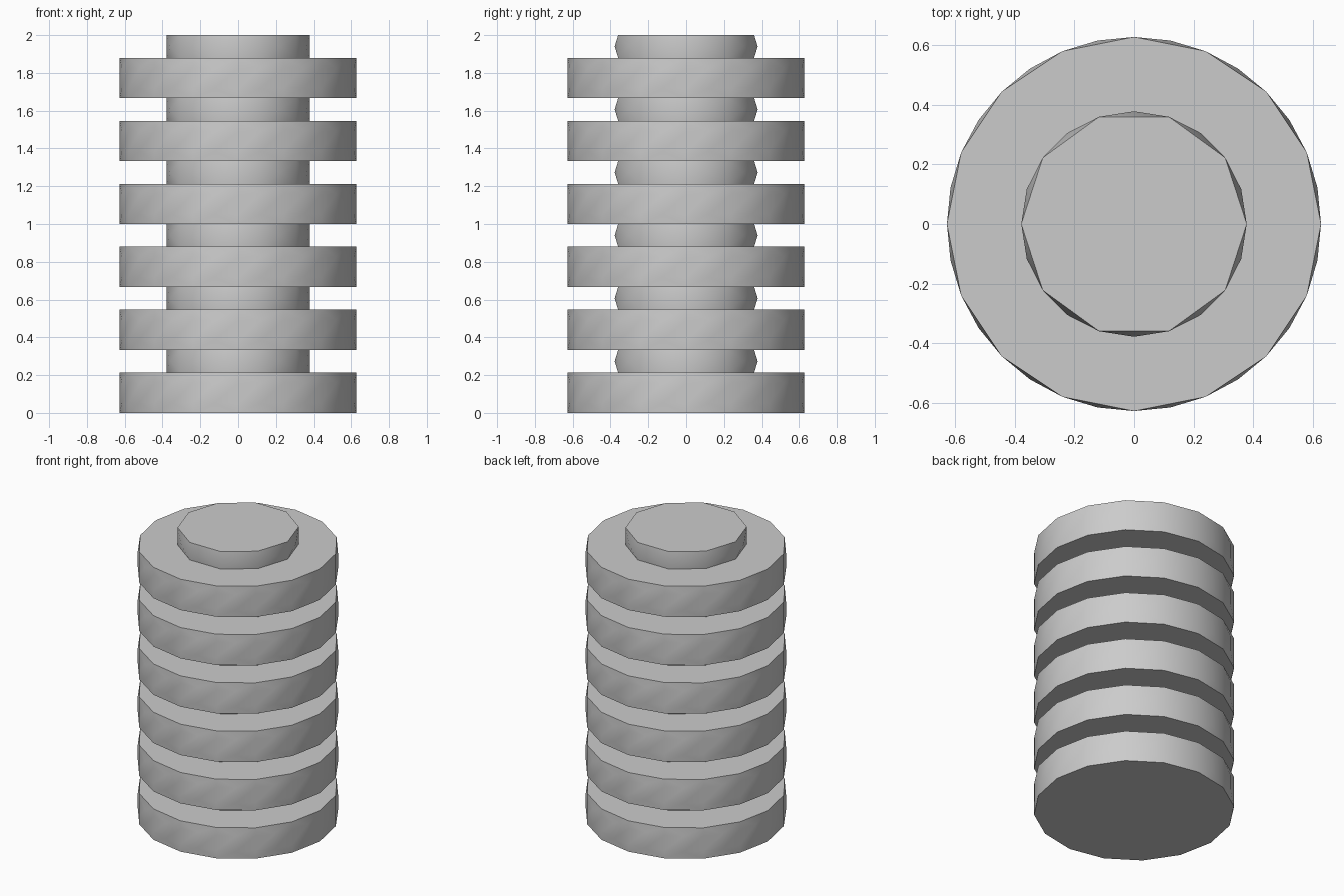
import bpy
import bmesh
from math import cos, sin, tau, radians

cube = bpy.data.objects.get("Cube")
if cube:
    bpy.data.objects.remove(cube, do_unlink=True)

COUNT = 6
PITCH = 2 / COUNT
DISC_HEIGHT = 0.213

grey = bpy.data.materials.new("plain_grey")
grey.use_nodes = True
colour = (0.6, 0.6, 0.6, 1)
grey.diffuse_color = colour
grey.node_tree.nodes["Principled BSDF"].inputs["Base Color"].default_value = colour


def faceted_drum(name, radius, sides, bottom, height, rows):
    """Drum with coarse rims and a wall with twice as many sides between them."""
    bm = bmesh.new()

    def ring(z, n):
        return [bm.verts.new((radius * cos(tau * i / n), radius * sin(tau * i / n), z))
                for i in range(n)]

    low = ring(bottom, sides)
    walls = [ring(bottom + height * r, sides * 2) for r in rows]
    high = ring(bottom + height, sides)

    # Fans that join each coarse rim to the finer wall
    for rim, wall in ((low, walls[0]), (high, walls[-1])):
        for i in range(sides):
            a, b = rim[i], rim[(i + 1) % sides]
            p, m, q = wall[2 * i], wall[2 * i + 1], wall[(2 * i + 2) % (2 * sides)]
            for tri in ((a, p, m), (a, m, b), (b, m, q)):
                bm.faces.new(tri)

    # Straight wall between the fine rings
    for lower, upper in zip(walls, walls[1:]):
        for i in range(2 * sides):
            j = (i + 1) % (2 * sides)
            bm.faces.new((lower[i], lower[j], upper[j], upper[i]))

    # End caps
    bm.faces.new(low)
    bm.faces.new(high)
    bmesh.ops.recalc_face_normals(bm, faces=bm.faces[:])

    mesh = bpy.data.meshes.new(name)
    bm.to_mesh(mesh)
    bm.free()
    mesh.materials.append(grey)
    obj = bpy.data.objects.new(name, mesh)
    bpy.context.collection.objects.link(obj)
    bpy.ops.object.select_all(action="DESELECT")
    obj.select_set(True)
    bpy.context.view_layer.objects.active = obj
    bpy.ops.object.shade_smooth_by_angle(angle=radians(30))


# Stack of wide discs, each topped by a narrow neck
for k in range(COUNT):
    base = k * PITCH
    faceted_drum(f"disc_{k + 1}", 0.627, 16, base, DISC_HEIGHT, (0.25, 0.75))
    faceted_drum(f"neck_{k + 1}", 0.378, 10, base + DISC_HEIGHT, PITCH - DISC_HEIGHT, (0.5,))
